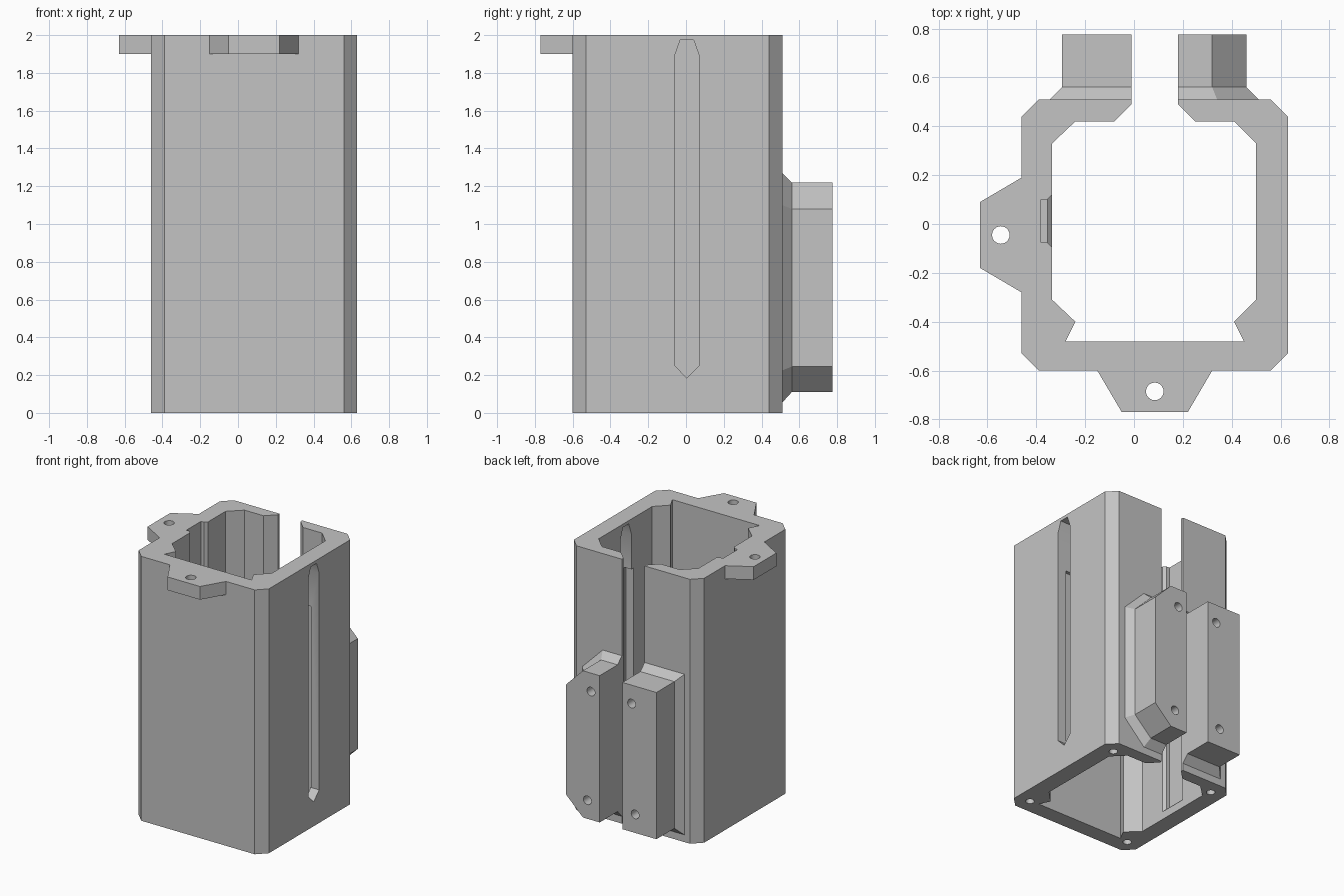
import bpy, bmesh, math

cube = bpy.data.objects.get("Cube")
if cube:
    bpy.data.objects.remove(cube, do_unlink=True)

grey = bpy.data.materials.new("plain_grey")
COLOUR = (0.55, 0.55, 0.55, 1)
grey.diffuse_color = COLOUR
grey.use_nodes = True
grey.node_tree.nodes["Principled BSDF"].inputs["Base Color"].default_value = COLOUR


def place(axis, u, v, w):
    """Map a 2D profile point (u, v) at distance w along an axis."""
    return {"x": (w, u, v), "y": (u, w, v), "z": (u, v, w)}[axis]


def loft(name, axis, *sections):
    """Solid through matching outlines, each given as (distance, points)."""
    bm = bmesh.new()
    rings = [[bm.verts.new(place(axis, u, v, w)) for u, v in pts] for w, pts in sections]
    for low, high in zip(rings, rings[1:]):
        n = len(low)
        for i in range(n):
            j = (i + 1) % n
            bm.faces.new((low[i], low[j], high[j], high[i]))
    bm.faces.new(rings[0])
    bm.faces.new(rings[-1])
    bmesh.ops.recalc_face_normals(bm, faces=bm.faces)
    mesh = bpy.data.meshes.new(name)
    bm.to_mesh(mesh)
    bm.free()
    mesh.materials.append(grey)
    obj = bpy.data.objects.new(name, mesh)
    bpy.context.collection.objects.link(obj)
    return obj


def prism(name, axis, start, end, pts):
    return loft(name, axis, (start, pts), (end, pts))


def drill(axis, u, v, start, end, r=0.036):
    """Round cutter."""
    turn = [math.tau * i / 24 for i in range(24)]
    pts = [(u + r * math.cos(t), v + r * math.sin(t)) for t in turn]
    return prism("drill", axis, start, end, pts)


def cut(obj, cutters):
    """Subtract the cutters, then discard them."""
    bpy.context.view_layer.objects.active = obj
    for cutter in cutters:
        cutter.hide_render = True
        mod = obj.modifiers.new("cut", "BOOLEAN")
        mod.operation = "DIFFERENCE"
        mod.solver = "EXACT"
        mod.object = cutter
        bpy.ops.object.modifier_apply(modifier=mod.name)
        bpy.data.objects.remove(cutter, do_unlink=True)


def box_outline(u0, u1, v0, v1):
    return [(u0, v0), (u1, v0), (u1, v1), (u0, v1)]


# Housing: chamfered tube with an open back
outer = [(-0.01, 0.51), (-0.39, 0.51), (-0.46, 0.44), (-0.46, -0.53), (-0.39, -0.6),
         (0.56, -0.6), (0.63, -0.53), (0.63, 0.44), (0.56, 0.51), (0.18, 0.51)]
inner = [(0.18, 0.49), (0.25, 0.42), (0.41, 0.42), (0.5, 0.33), (0.5, -0.31),
         (0.41, -0.4), (0.45, -0.48), (-0.28, -0.48), (-0.24, -0.4),
         (-0.335, -0.31), (-0.335, 0.33), (-0.24, 0.42), (-0.08, 0.42), (-0.01, 0.49)]
housing = prism("housing", "z", 0, 2, outer + inner)

# Side slot, inner grooves and corner screw holes
slot = [(-0.06, 1.89), (-0.03, 1.975), (0.04, 1.975), (0.07, 1.89),
        (0.07, 0.25), (0.005, 0.185), (-0.06, 0.25)]
cutters = [
    prism("slot_cutter", "x", 0.4, 0.7, slot),
    prism("inner_groove_cutter", "x", 0.45, 0.56, box_outline(-0.085, 0.095, 0.1, 1.62)),
    loft("guide_groove_cutter", "x",
         (-0.38, box_outline(-0.075, 0.1, 0.08, 2.1)),
         (-0.355, box_outline(-0.075, 0.1, 0.08, 2.1)),
         (-0.33, box_outline(-0.1, 0.125, 0.055, 2.1))),
]
for x in (-0.35, 0.52):
    for y in (-0.49, 0.4):
        cutters.append(drill("z", x, y, -0.05, 0.25, 0.03))
cut(housing, cutters)

# Mounting ears at the top rim
front_ear = prism("front_ear", "z", 1.9, 2,
                  [(-0.15, -0.6), (-0.05, -0.77), (0.22, -0.77), (0.32, -0.6)])
cut(front_ear, [drill("z", 0.085, -0.685, 1.8, 2.1)])
side_ear = prism("side_ear", "z", 1.9, 2,
                 [(-0.46, 0.19), (-0.63, 0.09), (-0.63, -0.18), (-0.46, -0.28)])
cut(side_ear, [drill("z", -0.545, -0.045, 1.8, 2.1)])

# Rear mounting blocks with flared feet
block = [(0.18, 0.11), (0.32, 0.11), (0.46, 0.245), (0.46, 1.08), (0.32, 1.22), (0.18, 1.22)]
foot = [(0.18, 0.055), (0.34, 0.055), (0.51, 0.225), (0.51, 1.1), (0.34, 1.27), (0.18, 1.27)]
left_block = loft("left_rear_block", "y", (0.51, foot), (0.56, block), (0.775, block))
block = box_outline(-0.295, -0.01, 0.11, 1.22)
foot = box_outline(-0.345, -0.01, 0.055, 1.27)
right_block = loft("right_rear_block", "y", (0.51, foot), (0.56, block), (0.775, block))
for obj, side in ((left_block, 1), (right_block, -1)):
    cut(obj, [drill("y", 0.083 + side * 0.17, 1.08, 0.58, 0.85, 0.033),
              drill("y", 0.083 + side * 0.2, 0.25, 0.58, 0.85, 0.033)])

# Smooth the round holes, keep the hard edges
bpy.ops.object.select_all(action="DESELECT")
for obj in (housing, front_ear, side_ear, left_block, right_block):
    obj.select_set(True)
bpy.context.view_layer.objects.active = housing
bpy.ops.object.shade_smooth_by_angle(angle=math.radians(25))
